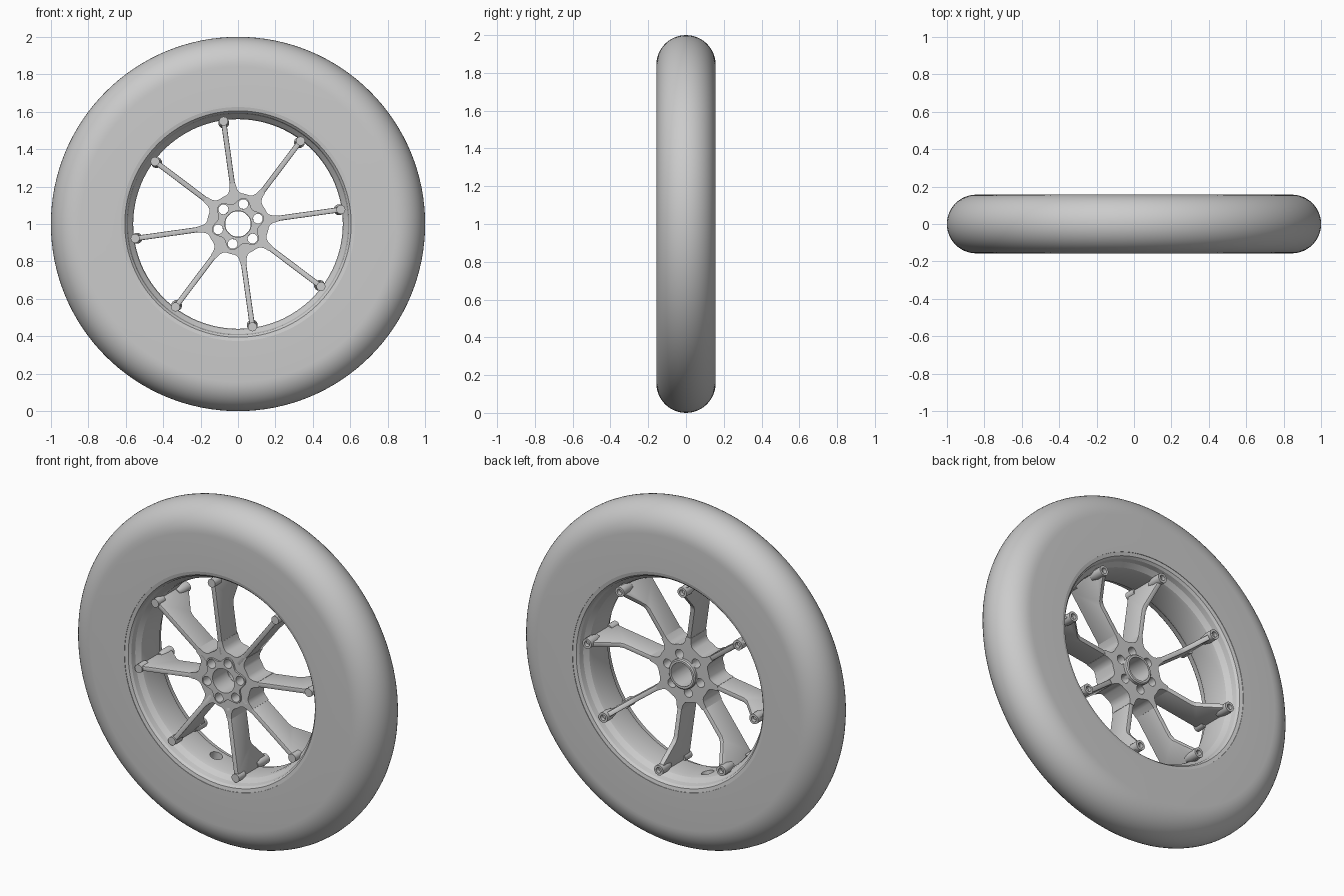
import bpy, bmesh
from math import sin, cos, pi, radians
from mathutils import Matrix, Vector

if "Cube" in bpy.data.objects:
    bpy.data.objects.remove(bpy.data.objects["Cube"])

SPOKES = 8
FIRST_SPOKE = radians(8)
FIRST_BOLT = radians(15)
BOLT_RING = 0.11

grey = bpy.data.materials.new("plain grey")
grey.use_nodes = True
grey.diffuse_color = (0.6, 0.6, 0.6, 1)
grey.node_tree.nodes["Principled BSDF"].inputs["Base Color"].default_value = (0.6, 0.6, 0.6, 1)


def make(name, bm):
    """Turn a bmesh, built around the axle, into an object at axle height."""
    bmesh.ops.recalc_face_normals(bm, faces=bm.faces)
    mesh = bpy.data.meshes.new(name)
    bm.to_mesh(mesh)
    bm.free()
    mesh.materials.append(grey)
    ob = bpy.data.objects.new(name, mesh)
    ob.location.z = 1
    bpy.context.collection.objects.link(ob)
    return ob


def smooth(ob, angle=35):
    bpy.ops.object.select_all(action='DESELECT')
    ob.select_set(True)
    bpy.context.view_layer.objects.active = ob
    bpy.ops.object.shade_smooth_by_angle(angle=radians(angle))


def bake(ob):
    """Apply all modifiers."""
    bpy.context.view_layer.update()
    graph = bpy.context.evaluated_depsgraph_get()
    mesh = bpy.data.meshes.new_from_object(ob.evaluated_get(graph))
    ob.modifiers.clear()
    ob.data = mesh


def cut(ob, cutter):
    mod = ob.modifiers.new("cut", 'BOOLEAN')
    mod.operation, mod.solver, mod.object = 'DIFFERENCE', 'EXACT', cutter
    bake(ob)


def lathe(bm, profile, steps, radius=0.0, angle=0.0):
    """Spin a closed (r, y) profile round y, about a point at a radius and angle."""
    cx, cz = radius * cos(angle), radius * sin(angle)
    rings = []
    for i in range(steps):
        a = 2 * pi * i / steps
        rings.append([bm.verts.new((cx + r * cos(a), y, cz + r * sin(a))) for r, y in profile])
    n = len(profile)
    for i in range(steps):
        p, q = rings[i], rings[(i + 1) % steps]
        for j in range(n):
            k = (j + 1) % n
            bm.faces.new((p[j], p[k], q[k], q[j]))


def prism(bm, points, offset):
    """Extrude a closed outline of 3D points."""
    face = bm.faces.new([bm.verts.new(p) for p in points])
    moved = bmesh.ops.extrude_face_region(bm, geom=[face])["geom"]
    bmesh.ops.translate(bm, vec=offset, verts=[v for v in moved if isinstance(v, bmesh.types.BMVert)])


def rod(bm, r, y0, y1, radius=0.0, angle=0.0, steps=24):
    c = Vector((radius * cos(angle), 0, radius * sin(angle)))
    ring = [c + Vector((r * cos(t), y0, r * sin(t)))
            for t in (2 * pi * i / steps for i in range(steps))]
    prism(bm, ring, (0, y1 - y0, 0))


# Tyre: flat side walls joined by a half-round tread
bm = bmesh.new()
tread = [(0.843 + 0.157 * cos(t), 0.157 * sin(t))
         for t in (pi * (i / 24 - 0.5) for i in range(25))]
lathe(bm, [(0.625, -0.157)] + tread + [(0.625, 0.157)], 128)
smooth(make("tyre", bm))

# Rim: barrel with sloping lips on both sides
bm = bmesh.new()
half = [(0.628, 0.155), (0.605, 0.15), (0.594, 0.138), (0.588, 0.11), (0.566, 0.085), (0.56, 0.06)]
lathe(bm, half + [(r, -y) for r, y in reversed(half)], 128)
rim = make("rim", bm)

# Valve hole through the barrel
bm = bmesh.new()
valve_angle = radians(-106)
bmesh.ops.create_cone(bm, cap_ends=True, segments=24, radius1=0.035, radius2=0.035, depth=0.12,
                      matrix=Matrix.Translation((0.55 * cos(valve_angle), 0.02, 0.55 * sin(valve_angle)))
                      @ Matrix.Rotation(pi / 2 - valve_angle, 4, 'Y'))
valve_cutter = make("valve_cutter", bm)
cut(rim, valve_cutter)
bpy.data.objects.remove(valve_cutter)
smooth(rim, 25)

# Hub: body that flares into each spoke root
bm = bmesh.new()
outline = []
for i in range(SPOKES):
    a = FIRST_SPOKE + i * 2 * pi / SPOKES
    for off, r in ((-22.5, 0.165), (-15, 0.165), (-9.5, 0.172), (-6, 0.19), (-4, 0.22),
                   (4, 0.22), (6, 0.19), (9.5, 0.172), (15, 0.165)):
        t = a + radians(off)
        outline.append((r * cos(t), -0.125, r * sin(t)))
prism(bm, outline, (0, 0.145, 0))
hub = make("hub", bm)

# Lobed bolt plate on the front of the hub
bm = bmesh.new()
lobes = []
for i in range(72):
    t = 2 * pi * i / 72
    r = 0.126 + 0.018 * cos(6 * (t - FIRST_BOLT))
    lobes.append((r * cos(t), -0.135, r * sin(t)))
prism(bm, lobes, (0, 0.02, 0))
bolt_plate = make("bolt_plate", bm)

# Axle bore and bolt holes
bm = bmesh.new()
rod(bm, 0.07, -0.2, 0.1, steps=40)
for i in range(6):
    rod(bm, 0.026, -0.2, 0.1, BOLT_RING, FIRST_BOLT + i * pi / 3)
hole_cutter = make("hole_cutter", bm)
for ob in (hub, bolt_plate):
    cut(ob, hole_cutter)
    smooth(ob)
bpy.data.objects.remove(hole_cutter)

# Collar round the bore at the back
bm = bmesh.new()
lathe(bm, [(0.068, 0.0), (0.086, 0.0), (0.086, 0.036), (0.08, 0.042), (0.068, 0.042)], 48)
smooth(make("back_collar", bm))

# Spokes: thin blades that fan towards the back at the rim
blade = [(0.14, -0.125), (0.53, -0.125), (0.575, -0.13), (0.575, 0.125),
         (0.515, 0.125), (0.49, 0.1), (0.415, 0.028), (0.39, 0.018), (0.14, 0.018)]
for i in range(SPOKES):
    a = FIRST_SPOKE + i * 2 * pi / SPOKES
    bm = bmesh.new()
    prism(bm, [(r, y, -0.014) for r, y in blade], (0, 0, 0.028))
    bmesh.ops.rotate(bm, verts=bm.verts, matrix=Matrix.Rotation(-a, 3, 'Y'))
    spoke = make(f"spoke_{i + 1}", bm)
    bevel = spoke.modifiers.new("soft edges", 'BEVEL')
    bevel.width, bevel.segments = 0.005, 2
    bake(spoke)
    smooth(spoke)

    # Front tip and hollow back lug where the spoke meets the rim
    bm = bmesh.new()
    rod(bm, 0.024, -0.135, -0.07, 0.555, a)
    smooth(make(f"front_tip_{i + 1}", bm))
    bm = bmesh.new()
    lathe(bm, [(0.0001, 0.05), (0.02, 0.05), (0.029, 0.09), (0.029, 0.145),
               (0.016, 0.145), (0.016, 0.115), (0.0001, 0.115)], 24, 0.545, a)
    smooth(make(f"back_lug_{i + 1}", bm))
